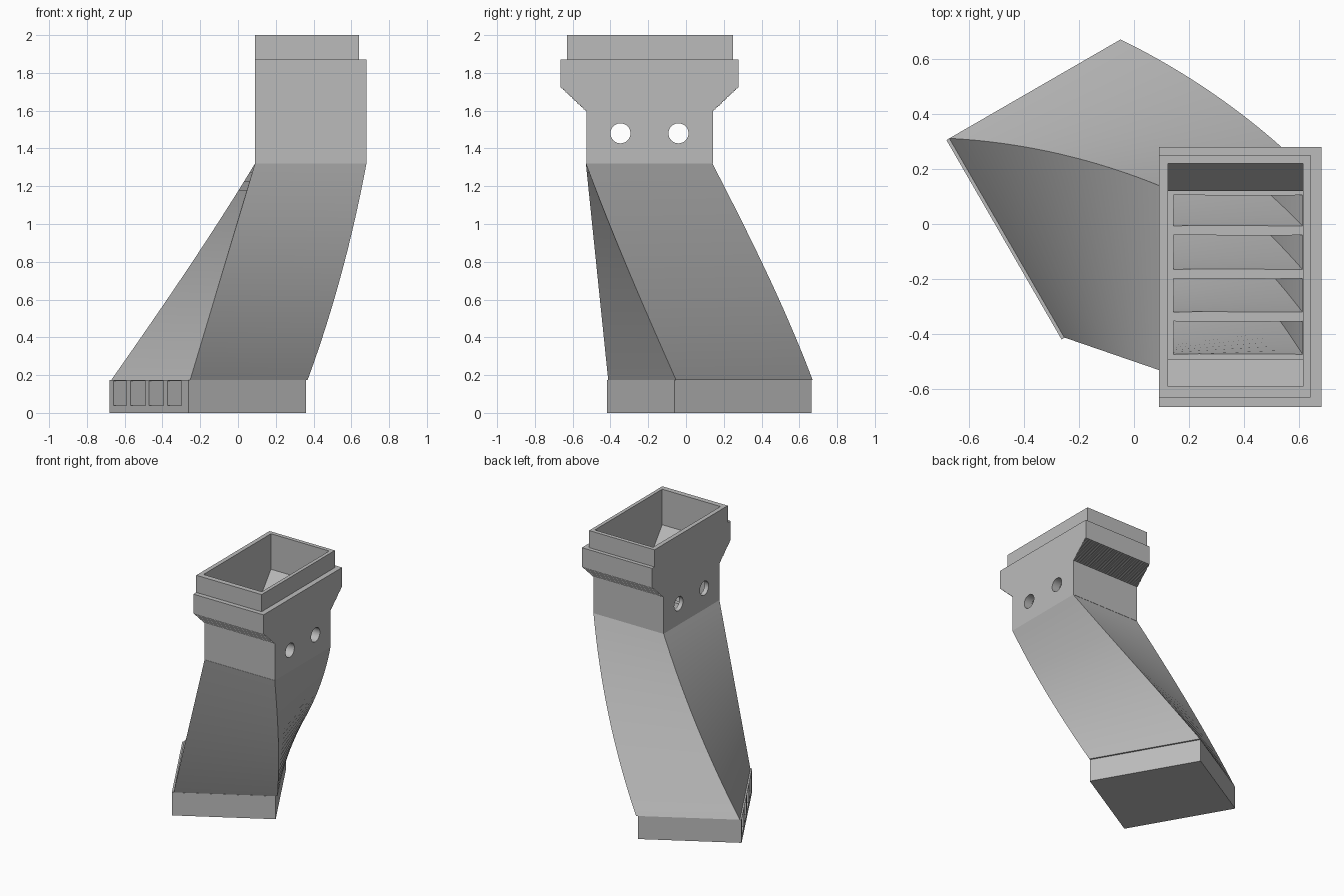
import bpy, bmesh, math
from mathutils import Vector

if "Cube" in bpy.data.objects:
    bpy.data.objects.remove(bpy.data.objects["Cube"])

grey = bpy.data.materials.new("plain grey")
grey.use_nodes = True
COLOR = (0.5, 0.5, 0.5, 1)
grey.diffuse_color = COLOR
grey.node_tree.nodes["Principled BSDF"].inputs["Base Color"].default_value = COLOR


def loft(name, rings):
    """Solid skinned through equal-length vertex rings, capped at both ends."""
    bm = bmesh.new()
    loops = [[bm.verts.new(p) for p in ring] for ring in rings]
    n = len(loops[0])
    for a, b in zip(loops, loops[1:]):
        for i in range(n):
            j = (i + 1) % n
            bm.faces.new((a[i], a[j], b[j], b[i]))
    bm.faces.new(loops[0])
    bm.faces.new(loops[-1])
    bmesh.ops.recalc_face_normals(bm, faces=bm.faces)
    mesh = bpy.data.meshes.new(name)
    bm.to_mesh(mesh)
    bm.free()
    mesh.materials.append(grey)
    obj = bpy.data.objects.new(name, mesh)
    bpy.context.scene.collection.objects.link(obj)
    return obj


def rect(x0, x1, y0, y1, z):
    return [(x0, y0, z), (x1, y0, z), (x1, y1, z), (x0, y1, z)]


def cut(obj, cutters):
    bpy.context.view_layer.objects.active = obj
    for c in cutters:
        c.hide_render = True
        mod = obj.modifiers.new("cut", "BOOLEAN")
        mod.operation = "DIFFERENCE"
        mod.solver = "EXACT"
        mod.object = c
        bpy.ops.object.modifier_apply(modifier=mod.name)


# Twisting frame of the duct: t = 0 at the neck, t = 1 at the base
TOP, LOW = Vector((0.09, -0.53, 1.32)), Vector((-0.253, -0.412, 0.175))
W, D = 0.59, 0.67


def place(t, u, v, z=None):
    p = TOP.lerp(LOW, t)
    if t < 0 or t > 1:
        p = TOP + (LOW - TOP) * t
    a = math.radians(30 * t)
    u, v = u * (1 + 0.217 * t), v * (1 + 0.246 * t)
    return (p.x + u * math.cos(a) - v * math.sin(a),
            p.y + u * math.sin(a) + v * math.cos(a),
            p.z if z is None else z)


def section(t, u0, u1, v0, v1, z=None):
    return [place(t, u, v, z) for u, v in ((u0, v0), (u1, v0), (u1, v1), (u0, v1))]


STEPS = 24

# Outer solids: twisted duct, base and inlet lip
duct = loft("twisted_duct", [section(i / STEPS, 0, W, 0, D) for i in range(STEPS + 1)])
base = loft("base", [section(1, -0.01, W - 0.01, -0.001, D, z) for z in (0, 0.175)])
lip = loft("inlet_lip", [rect(0.09, 0.64, -0.63, 0.25, z) for z in (1.87, 2.0)])

# Inlet: neck with a finely stepped flare up to the collar
MID = -0.193
FLARE = 20
half = [(0.335, 1.32)]
for i in range(FLARE):
    z = 1.60 + 0.13 * i / FLARE
    half += [(0.335 + 0.137 * i / FLARE, z), (0.335 + 0.137 * (i + 1) / FLARE, z)]
half.append((0.472, 1.87))
outline = [(MID + w, z) for w, z in half] + [(MID - w, z) for w, z in reversed(half)]
inlet = loft("inlet_collar", [[(x, y, z) for y, z in outline] for x in (0.09, 0.68)])

# Cutters: mouth funnel and two cross holes
mouth = loft("mouth_cutter", [
    rect(0.123, 0.613, -0.59, 0.22, 2.1), rect(0.123, 0.613, -0.59, 0.22, 1.73),
    rect(0.123, 0.613, -0.49, 0.12, 1.60), rect(0.123, 0.613, -0.49, 0.12, 1.25)])
holes = []
for y in (-0.347, -0.04):
    ring = [(y + 0.053 * math.cos(k * math.tau / 32), 1.48 + 0.053 * math.sin(k * math.tau / 32))
            for k in range(32)]
    holes.append(loft("hole_cutter", [[(x, a, b) for a, b in ring] for x in (0, 0.8)]))

# Cutters: four channels, their ends in the base, and the outlet slots
channels, sumps, slots = [], [], []
for v0, v1 in ((0.057, 0.177), (0.21, 0.333), (0.365, 0.49), (0.523, 0.635)):
    ts = [-0.01] + [i / STEPS for i in range(1, STEPS)] + [1.01]
    channels.append(loft("channel_cutter", [section(t, 0.054, 0.522, v0, v1) for t in ts]))
    sumps.append(loft("sump_cutter", [section(1, 0.054, 0.522, v0, v1, z) for z in (0.04, 0.25)]))
    slots.append(loft("slot_cutter", [section(1, -0.1, 0.3, v0, v1, z) for z in (0.04, 0.17)]))

cut(lip, [mouth])
cut(inlet, [mouth] + holes)
cut(duct, channels)
cut(base, sumps + slots)
for c in [mouth] + holes + channels + sumps + slots:
    bpy.data.objects.remove(c)

# Smooth the curved walls, keep the edges sharp
bpy.ops.object.select_all(action="DESELECT")
for obj in (duct, inlet):
    obj.select_set(True)
bpy.context.view_layer.objects.active = duct
bpy.ops.object.shade_smooth_by_angle(angle=math.radians(25))
